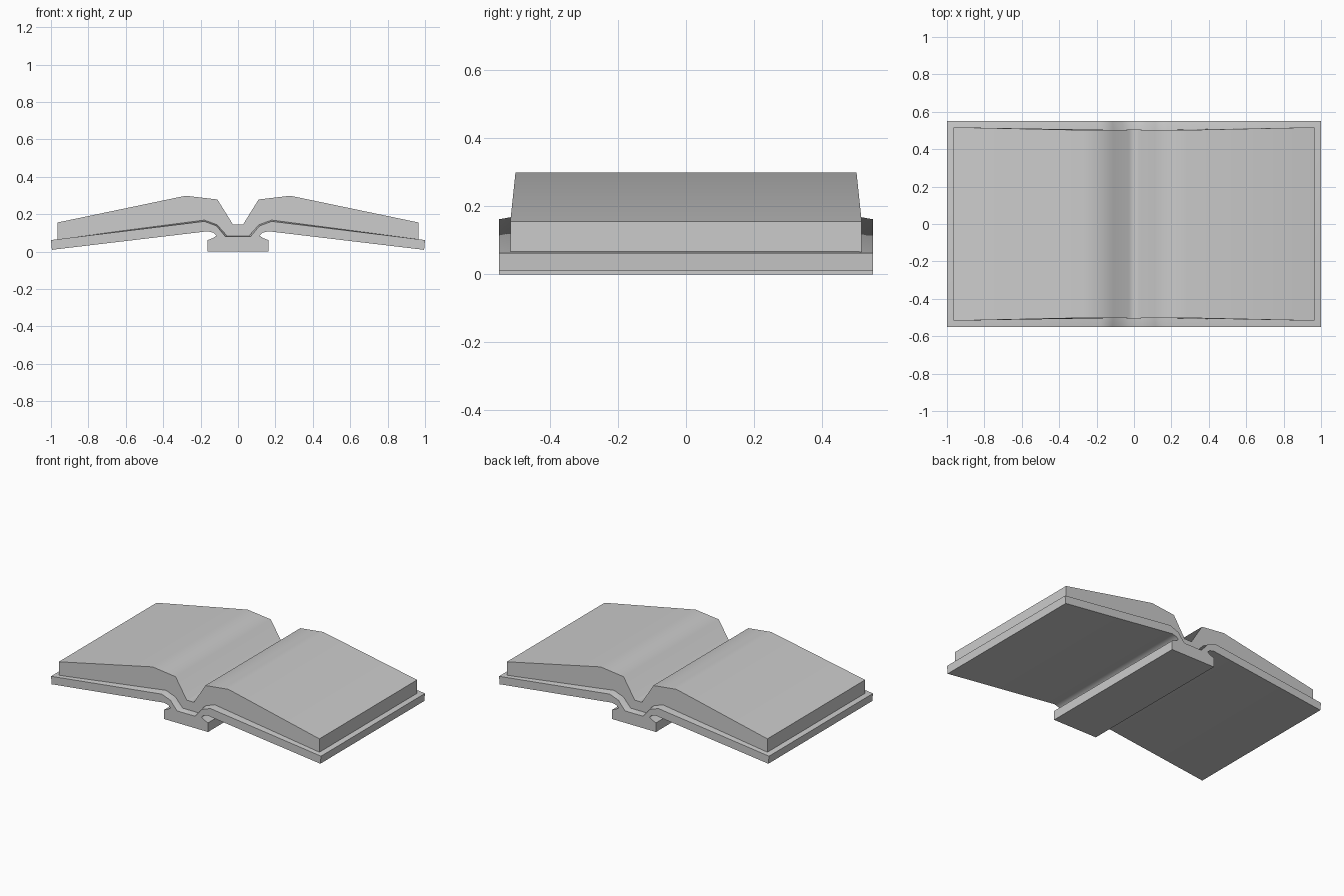
import bpy, bmesh, math

if "Cube" in bpy.data.objects:
    bpy.data.objects.remove(bpy.data.objects["Cube"])


def mirrored(half):
    """Close a right-hand profile by adding its mirror image in x."""
    return half + [(-p[0],) + tuple(p[1:]) for p in reversed(half)]


def loft(name, rings):
    """Join matching closed rings of points and cap both ends."""
    bm = bmesh.new()
    rows = [[bm.verts.new(p) for p in ring] for ring in rings]
    n = len(rows[0])
    for a, b in zip(rows, rows[1:]):
        for i in range(n):
            j = (i + 1) % n
            bm.faces.new((a[i], a[j], b[j], b[i]))
    bm.faces.new(rows[0])
    bm.faces.new(rows[-1])
    bmesh.ops.recalc_face_normals(bm, faces=bm.faces)
    mesh = bpy.data.meshes.new(name)
    bm.to_mesh(mesh)
    bm.free()
    obj = bpy.data.objects.new(name, mesh)
    bpy.context.collection.objects.link(obj)
    bpy.ops.object.select_all(action='DESELECT')
    obj.select_set(True)
    bpy.context.view_layer.objects.active = obj
    bpy.ops.object.shade_smooth_by_angle(angle=math.radians(60))
    return obj


# Cover: spine block, hinge grooves and boards in one section
underside = [(0.163, 0.0), (0.163, 0.061), (0.13, 0.075), (0.115, 0.086),
             (0.13, 0.101), (0.163, 0.109), (0.995, 0.01)]
rim = [(1.0, 0.062), (0.18, 0.162), (0.115, 0.138), (0.067, 0.08)]
rim_inner = [(1.0, 0.062), (0.18, 0.169), (0.112, 0.144), (0.057, 0.083)]
outer = mirrored(underside + rim)
inner = mirrored(underside + rim_inner)
loft("cover", [[(x, y, z) for x, z in prof] for y, prof in
               ((-0.55, outer), (-0.51, inner), (0.51, inner), (0.55, outer))])

# Page block: x, z and half depth, a little deeper at the outer edges
pages = mirrored([(0.057, 0.078, 0.503), (0.112, 0.137, 0.503),
                  (0.18, 0.16, 0.503), (0.965, 0.062, 0.517),
                  (0.965, 0.156, 0.517), (0.28, 0.299, 0.502),
                  (0.11, 0.279, 0.503), (0.027, 0.145, 0.504)])
loft("pages", [[(x, side * d, z) for x, z, d in pages] for side in (-1, 1)])
